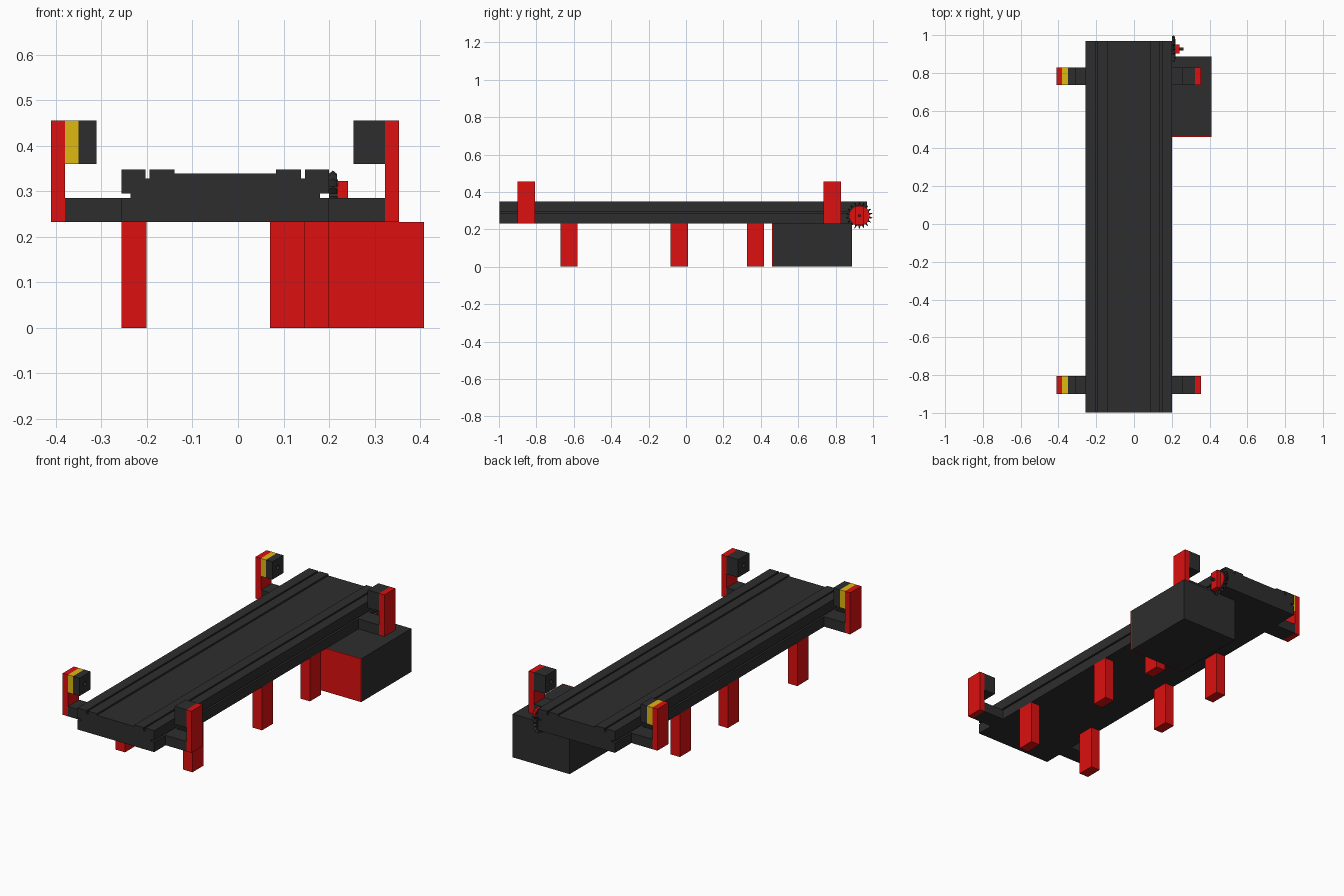
import bpy, bmesh
from math import sin, cos, pi, radians
from mathutils import Matrix

if "Cube" in bpy.data.objects:
    bpy.data.objects.remove(bpy.data.objects["Cube"])


def material(name, rgb):
    m = bpy.data.materials.new(name)
    m.diffuse_color = (*rgb, 1)
    m.use_nodes = True
    m.node_tree.nodes["Principled BSDF"].inputs["Base Color"].default_value = m.diffuse_color
    return m


DARK = material("dark_metal", (0.027, 0.027, 0.027))
RED = material("red_paint", (0.72, 0.005, 0.005))
YELLOW = material("yellow_paint", (0.73, 0.48, 0.006))


def finish(name, bm, mat):
    bmesh.ops.recalc_face_normals(bm, faces=bm.faces)
    me = bpy.data.meshes.new(name)
    bm.to_mesh(me)
    bm.free()
    me.materials.append(mat)
    ob = bpy.data.objects.new(name, me)
    bpy.context.collection.objects.link(ob)
    return ob


def box(name, x, y, z, mat):
    bm = bmesh.new()
    bmesh.ops.create_cube(bm, size=1)
    for v in bm.verts:
        v.co = [(a[0] + a[1]) / 2 + c * (a[1] - a[0]) for a, c in zip((x, y, z), v.co)]
    return finish(name, bm, mat)


def extrude(name, points, vec, mat):
    bm = bmesh.new()
    face = bm.faces.new([bm.verts.new(p) for p in points])
    res = bmesh.ops.extrude_face_region(bm, geom=[face], use_keep_orig=True)
    bmesh.ops.translate(bm, vec=vec, verts=[g for g in res["geom"] if isinstance(g, bmesh.types.BMVert)])
    return finish(name, bm, mat)


def rod_x(name, x, y, z, r, mat, segments=24):
    bm = bmesh.new()
    bmesh.ops.create_cone(bm, cap_ends=True, segments=segments, radius1=r, radius2=r, depth=x[1] - x[0],
                          matrix=Matrix.Translation(((x[0] + x[1]) / 2, y, z)) @ Matrix.Rotation(pi / 2, 4, 'Y'))
    ob = finish(name, bm, mat)
    bpy.context.view_layer.objects.active = ob
    ob.select_set(True)
    bpy.ops.object.shade_smooth_by_angle(angle=radians(30))
    ob.select_set(False)
    return ob


def bore(ob, x, y, z, r):
    cutter = rod_x("bore_cutter", x, y, z, r, DARK)
    mod = ob.modifiers.new("bore", 'BOOLEAN')
    mod.operation = 'DIFFERENCE'
    mod.object = cutter
    mod.solver = 'EXACT'
    bpy.context.view_layer.objects.active = ob
    bpy.ops.object.modifier_apply(modifier=mod.name)
    bpy.data.objects.remove(cutter)


# bed: mirrored rail profile with top slots and side grooves
BASE, ARM_TOP, TOP = 0.2325, 0.286, 0.348
CX = -0.028
half = [(0.228, BASE), (0.228, ARM_TOP), (0.208, ARM_TOP), (0.208, 0.295), (0.228, 0.295), (0.228, TOP),
        (0.175, TOP), (0.175, 0.329), (0.166, 0.329), (0.166, TOP), (0.112, TOP), (0.112, 0.339)]
profile = half + [(-x, z) for x, z in reversed(half)]
extrude("bed", [(CX + x, -0.997, z) for x, z in profile], (0, 1.965, 0), DARK)

# sensor stations on both ends
HEAD = (0.36, 0.456)
for end, y in (("front", (-0.9, -0.806)), ("rear", (0.736, 0.829))):
    ym, zm = sum(y) / 2, sum(HEAD) / 2
    box(f"{end}_left_arm", (-0.38, -0.256), y, (BASE, ARM_TOP), DARK)
    box(f"{end}_left_post", (-0.411, -0.38), y, (BASE, 0.456), RED)
    box(f"{end}_left_spacer", (-0.38, -0.35), y, HEAD, YELLOW)
    head = box(f"{end}_left_head", (-0.35, -0.311), y, HEAD, DARK)
    bore(head, (-0.331, -0.29), ym, zm, 0.011)
    box(f"{end}_right_arm", (0.2, 0.323), y, (BASE, ARM_TOP), DARK)
    box(f"{end}_right_post", (0.323, 0.354), y, (BASE, 0.456), RED)
    head = box(f"{end}_right_head", (0.254, 0.323), y, HEAD, DARK)
    bore(head, (0.23, 0.274), ym, zm, 0.011)

# three pairs of legs
for i, y in enumerate(((-0.672, -0.579), (-0.082, 0.011), (0.325, 0.418))):
    box(f"left_leg_{i + 1}", (-0.256, -0.201), y, (0, BASE), RED)
    box(f"right_leg_{i + 1}", (0.145, 0.2), y, (0, BASE), RED)

# drive housing with red front panel
box("drive_housing", (0.07, 0.409), (0.466, 0.887), (0, BASE), DARK)
box("housing_front_panel", (0.07, 0.409), (0.461, 0.466), (0, BASE), RED)

# toothed wheel on the rear right corner
WY, WZ, TEETH = 0.927, 0.273, 18
bm = bmesh.new()
rings = []
for x, tip in ((0.2, 0.066), (0.2085, 0.073), (0.217, 0.066)):
    ring = []
    for i in range(TEETH):
        for off, r in ((-0.32, 0.055), (0, tip), (0.32, 0.055)):
            a = (i + off) * 2 * pi / TEETH
            ring.append(bm.verts.new((x, WY + r * sin(a), WZ + r * cos(a))))
    rings.append(ring)
n = len(rings[0])
for a, b in zip(rings, rings[1:]):
    for i in range(n):
        bm.faces.new((a[i], a[(i + 1) % n], b[(i + 1) % n], b[i]))
bm.faces.new(rings[0])
bm.faces.new(rings[-1])
finish("toothed_wheel", bm, DARK)
rod_x("wheel_disc", (0.205, 0.22), WY, WZ, 0.053, RED, 32)
box("wheel_grip", (0.22, 0.242), (WY - 0.024, WY + 0.024), (WZ - 0.05, WZ + 0.05), RED)
rod_x("wheel_axle", (0.2, 0.262), WY, WZ, 0.008, DARK, 16)
